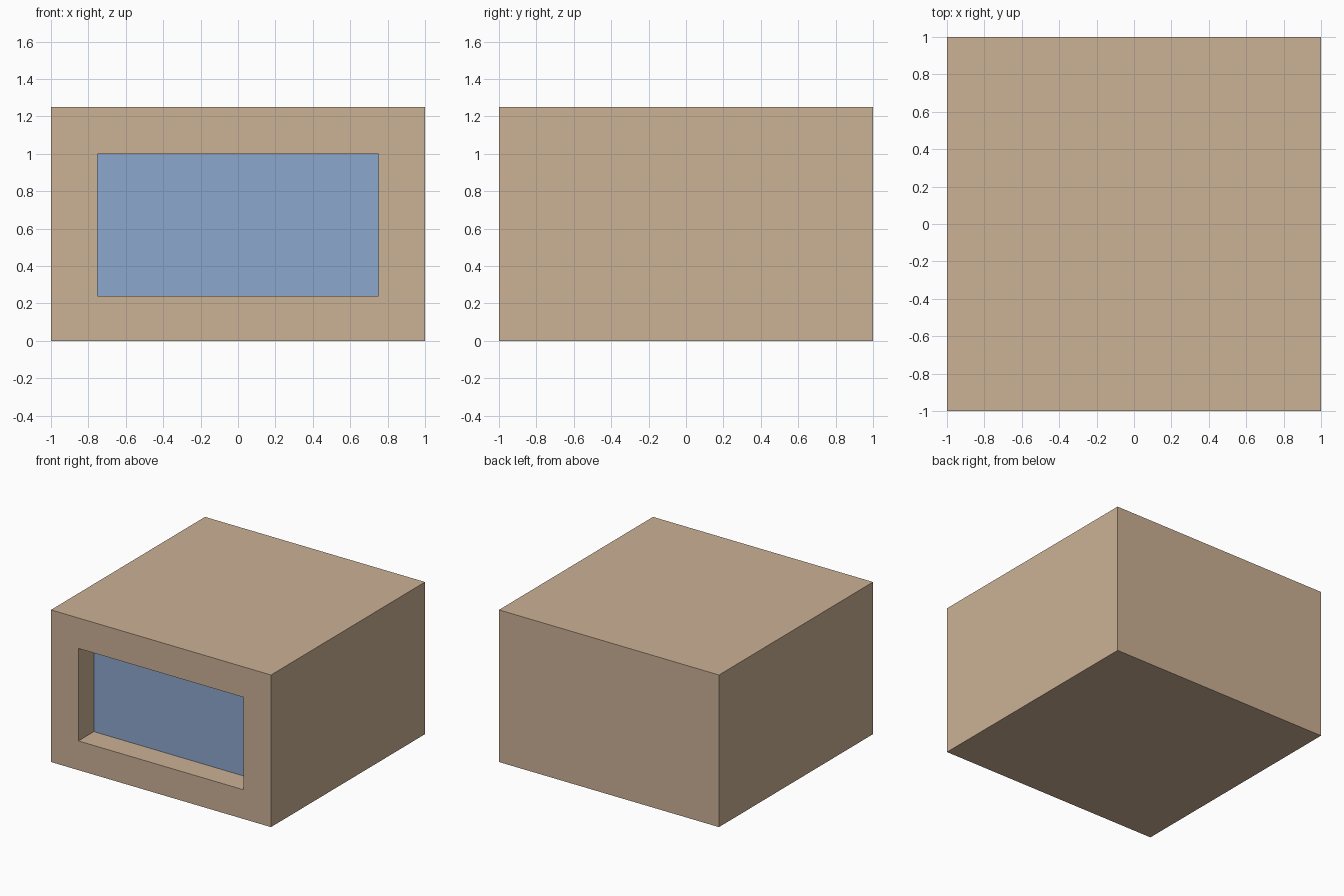
import bpy
import bmesh
from mathutils import Vector

if "Cube" in bpy.data.objects:
    bpy.data.objects.remove(bpy.data.objects["Cube"])

W, D, H = 2.0, 2.0, 1.25                # overall size
X, Z0, Z1, DEPTH = 0.75, 0.24, 1.0, 0.2  # window opening and recess depth


def material(name, rgb):
    m = bpy.data.materials.new(name)
    m.diffuse_color = (*rgb, 1.0)
    m.use_nodes = True
    m.node_tree.nodes["Principled BSDF"].inputs["Base Color"].default_value = m.diffuse_color
    return m


tan = material("tan", (0.60, 0.44, 0.30))
blue = material("window blue", (0.26, 0.39, 0.61))

# Solid box body standing on the ground
bm = bmesh.new()
bmesh.ops.create_cube(bm, size=1.0)
bmesh.ops.scale(bm, vec=(W, D, H), verts=bm.verts)
bmesh.ops.translate(bm, vec=(0, 0, H / 2), verts=bm.verts)
bm.normal_update()

# Window opening inset in the front face
front = min(bm.faces, key=lambda f: f.normal.y)
bmesh.ops.inset_individual(bm, faces=[front], thickness=0.1)
for v in front.verts:
    v.co.x = X if v.co.x > 0 else -X
    v.co.z = Z1 if v.co.z > H / 2 else Z0

# Recess pushed inward, with the blue pane at its back
pane = bmesh.ops.extrude_discrete_faces(bm, faces=[front])["faces"][0]
bmesh.ops.translate(bm, vec=Vector((0, DEPTH, 0)), verts=pane.verts)
pane.material_index = 1
bmesh.ops.recalc_face_normals(bm, faces=bm.faces)

mesh = bpy.data.meshes.new("box_with_window")
bm.to_mesh(mesh)
bm.free()
mesh.materials.append(tan)
mesh.materials.append(blue)
body = bpy.data.objects.new("box_with_window", mesh)
bpy.context.collection.objects.link(body)
